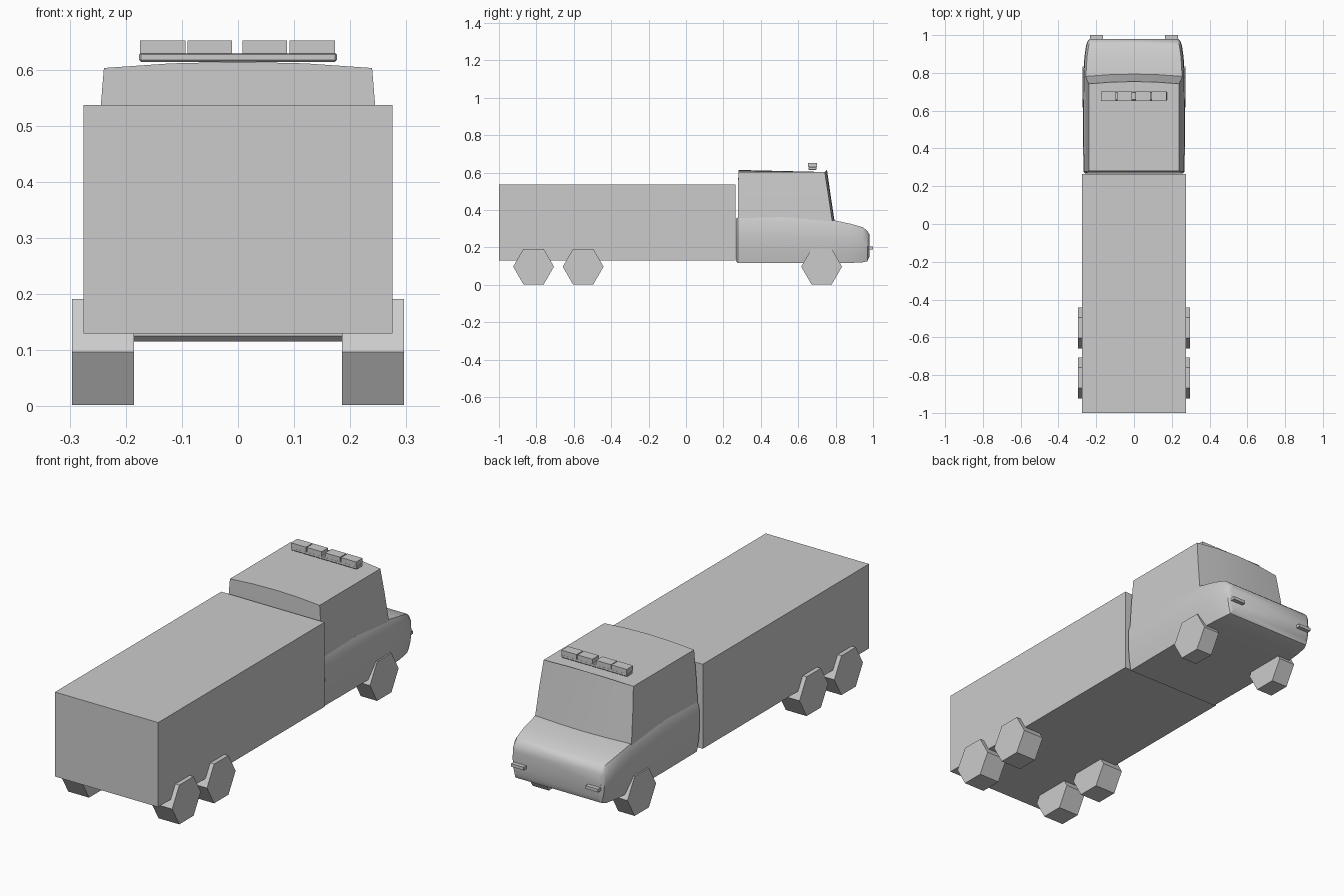
import bpy, bmesh, math

if "Cube" in bpy.data.objects:
    bpy.data.objects.remove(bpy.data.objects["Cube"])


def finish(name, bm, smooth=None):
    bmesh.ops.recalc_face_normals(bm, faces=bm.faces)
    me = bpy.data.meshes.new(name)
    bm.to_mesh(me)
    bm.free()
    ob = bpy.data.objects.new(name, me)
    bpy.context.collection.objects.link(ob)
    if smooth:
        bpy.ops.object.select_all(action='DESELECT')
        bpy.context.view_layer.objects.active = ob
        ob.select_set(True)
        bpy.ops.object.shade_smooth_by_angle(angle=math.radians(smooth))
    return ob


def box(name, x0, x1, y0, y1, z0, z1, bevel=0):
    bm = bmesh.new()
    bmesh.ops.create_cube(bm, size=1)
    for v in bm.verts:
        v.co = ((x0 + x1) / 2 + v.co.x * (x1 - x0),
                (y0 + y1) / 2 + v.co.y * (y1 - y0),
                (z0 + z1) / 2 + v.co.z * (z1 - z0))
    if bevel:
        bmesh.ops.bevel(bm, geom=bm.edges[:], offset=bevel, segments=1, affect='EDGES')
    return finish(name, bm)


def loft(name, rings, smooth):
    bm = bmesh.new()
    loops = [[bm.verts.new(p) for p in r] for r in rings]
    n = len(loops[0])
    for a, b in zip(loops, loops[1:]):
        for i in range(n):
            j = (i + 1) % n
            bm.faces.new((a[i], a[j], b[j], b[i]))
    bm.faces.new(loops[0])
    bm.faces.new(loops[-1])
    return finish(name, bm, smooth)


def wheel(name, x0, x1, y):
    # six-sided prism, flat side on the ground
    r, bottom, top = 0.109, 0.003, 0.191
    ring = [(y + r * math.cos(math.radians(60 * k)),
             0.097 + (0.0945 / math.sin(math.radians(60))) * math.sin(math.radians(60 * k)))
            for k in range(6)]
    return loft(name, [[(x, p, max(0, q)) for p, q in ring] for x in (x0, x1)], None)


# Cargo box
box("cargo_box", -0.275, 0.275, -1.0, 0.265, 0.13, 0.537)

# Wheels
for s, side in ((1, "right"), (-1, "left")):
    for axle, y, outer in (("cargo_outer", -0.815, 0.296), ("cargo_inner", -0.55, 0.296),
                           ("cab", 0.725, 0.272)):
        wheel(f"{axle}_wheel_{side}", s * 0.185, s * outer, y)

# Lower cab and hood, cross-sections along y: (y, half width, bottom, top)
sections = [(0.268, 0.258, 0.125, 0.353), (0.278, 0.268, 0.116, 0.362),
            (0.53, 0.27, 0.116, 0.362), (0.79, 0.268, 0.116, 0.345),
            (0.88, 0.263, 0.117, 0.326), (0.945, 0.254, 0.12, 0.308),
            (0.97, 0.245, 0.126, 0.288), (0.98, 0.232, 0.15, 0.27)]


def body_ring(y, w, b, t):
    h = t - b
    half = [(w - 0.015, b), (w - 0.005, b + 0.25 * h), (w, b + 0.55 * h),
            (w - 0.003, b + 0.88 * h), (w - 0.014, t)]
    return [(x, y, z) for x, z in half] + [(-x, y, z) for x, z in reversed(half)]


loft("cab_body", [body_ring(*s) for s in sections], 30)

# Upper cab, rings going up: (z rear, z front, half width, rear y, front y, roof crown)
levels = [(0.345, 0.335, 0.257, 0.277, 0.783, 0), (0.48, 0.48, 0.249, 0.278, 0.761, 0),
          (0.603, 0.603, 0.239, 0.28, 0.742, 0.011)]


def cabin_ring(zr, zf, w, yr, yf, crown):
    cols = [-1, -0.5, 0, 0.5, 1]
    rear = [(c * w, yr, zr + crown * (1 - c * c)) for c in cols]
    front = [(c * w, yf + 0.012 * (1 - c * c), zf + crown * (1 - c * c)) for c in reversed(cols)]
    return rear + front


cabin = loft("cabin", [cabin_ring(*l) for l in levels], 30)

# Roof light bar
box("light_bar_base", -0.176, 0.176, 0.655, 0.698, 0.614, 0.63, 0.003)
for i, (a, b) in enumerate(((-0.175, -0.094), (-0.09, -0.011), (0.008, 0.087), (0.092, 0.173))):
    box(f"roof_light_{i + 1}", a, b, 0.652, 0.701, 0.629, 0.652)

# Bumper nubs on the nose
for s, side in ((1, "right"), (-1, "left")):
    x0, x1 = sorted((s * 0.165, s * 0.232))
    box(f"nose_light_{side}", x0, x1, 0.965, 1.0, 0.189, 0.204)
